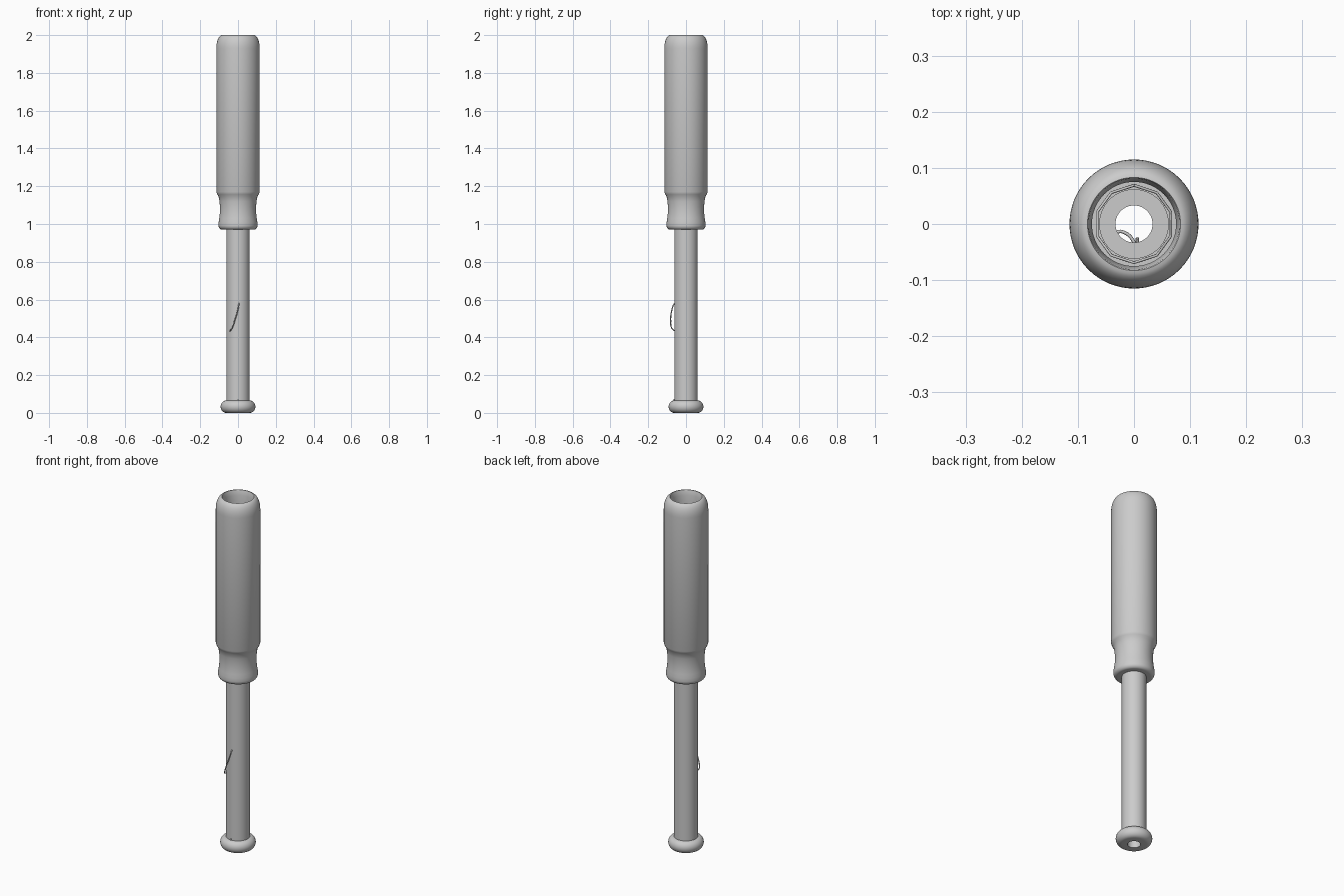
import bpy, bmesh, math
from mathutils import Vector

if "Cube" in bpy.data.objects:
    bpy.data.objects.remove(bpy.data.objects["Cube"])


def lathe(name, profile, sides=64):
    """Revolve a closed (radius, z) profile about the z axis."""
    bm = bmesh.new()
    rings = []
    for i in range(sides):
        a = 2 * math.pi * i / sides
        rings.append([bm.verts.new((r * math.cos(a), r * math.sin(a), z)) for r, z in profile])
    n = len(profile)
    for i in range(sides):
        p, q = rings[i], rings[(i + 1) % sides]
        for j in range(n):
            k = (j + 1) % n
            bm.faces.new((p[j], q[j], q[k], p[k]))
    bmesh.ops.recalc_face_normals(bm, faces=bm.faces)
    me = bpy.data.meshes.new(name)
    bm.to_mesh(me)
    bm.free()
    ob = bpy.data.objects.new(name, me)
    bpy.context.collection.objects.link(ob)
    bpy.ops.object.select_all(action='DESELECT')
    bpy.context.view_layer.objects.active = ob
    ob.select_set(True)
    bpy.ops.object.shade_smooth_by_angle(angle=math.radians(35))
    return ob


def arc(cr, cz, rr, rz, a0, a1, steps=8):
    """Points on an elliptical arc in the (radius, z) plane."""
    return [(cr + rr * math.cos(math.radians(a0 + (a1 - a0) * i / steps)),
             cz + rz * math.sin(math.radians(a0 + (a1 - a0) * i / steps)))
            for i in range(steps + 1)]


def wire(name, points, radius, smooth=True):
    """Thin round wire along a list of points."""
    cu = bpy.data.curves.new(name, 'CURVE')
    cu.dimensions = '3D'
    cu.bevel_depth = radius
    cu.bevel_resolution = 2
    cu.use_fill_caps = True
    if smooth:
        sp = cu.splines.new('BEZIER')
        sp.bezier_points.add(len(points) - 1)
        for bp, p in zip(sp.bezier_points, points):
            bp.co = Vector(p)
            bp.handle_left_type = bp.handle_right_type = 'AUTO'
    else:
        sp = cu.splines.new('POLY')
        sp.points.add(len(points) - 1)
        for pt, p in zip(sp.points, points):
            pt.co = (*p, 1)
    ob = bpy.data.objects.new(name, cu)
    bpy.context.collection.objects.link(ob)
    return ob


# hollow grip: waisted neck, straight barrel, domed open top
neck = [(0.062, 0.97)] + arc(0.083, 0.992, 0.02, 0.022, -90, 0)
neck += [(0.1025, 1.01), (0.099, 1.03), (0.096, 1.06), (0.0955, 1.09), (0.098, 1.12),
         (0.103, 1.147), (0.110, 1.157), (0.115, 1.17)]
dome = arc(0.083, 1.93, 0.032, 0.07, 0, 80)
inside = [(0.083, 2.0), (0.081, 1.996), (0.078, 1.97), (0.075, 1.94), (0.075, 1.03), (0.062, 1.03)]
lathe("grip", neck + dome + inside)

# shaft with a bore right through it
lathe("shaft", [(0.033, 0.04), (0.062, 0.04), (0.062, 1.035), (0.033, 1.035)])

# rounded end knob
knob = arc(0.062, 0.033, 0.03, 0.033, -90, 90, 14)
lathe("end_knob", [(0.033, 0.0)] + knob + [(0.033, 0.066)])

# coarse spring inside the grip, ten segments per turn
spring = []
for i in range(81):
    a = math.pi / 2 + 2 * math.pi * i / 10
    spring.append((0.069 * math.cos(a), 0.069 * math.sin(a), 1.05 + 0.45 * i / 80))
wire("inner_spring", spring, 0.0025, smooth=False)

# loose wire loop poking out of the shaft front
wire("wire_loop", [(0.006, -0.025, 0.60), (0.005, -0.06, 0.58), (-0.002, -0.076, 0.54),
                   (-0.017, -0.081, 0.49), (-0.032, -0.075, 0.448), (-0.04, -0.06, 0.436),
                   (-0.03, -0.015, 0.436), (-0.012, -0.018, 0.436), (0.002, -0.035, 0.436)], 0.003)

# small wire end beside the knob
wire("wire_end", [(0, -0.063, 0.055), (0, -0.063, 0.074)], 0.003, smooth=False)
